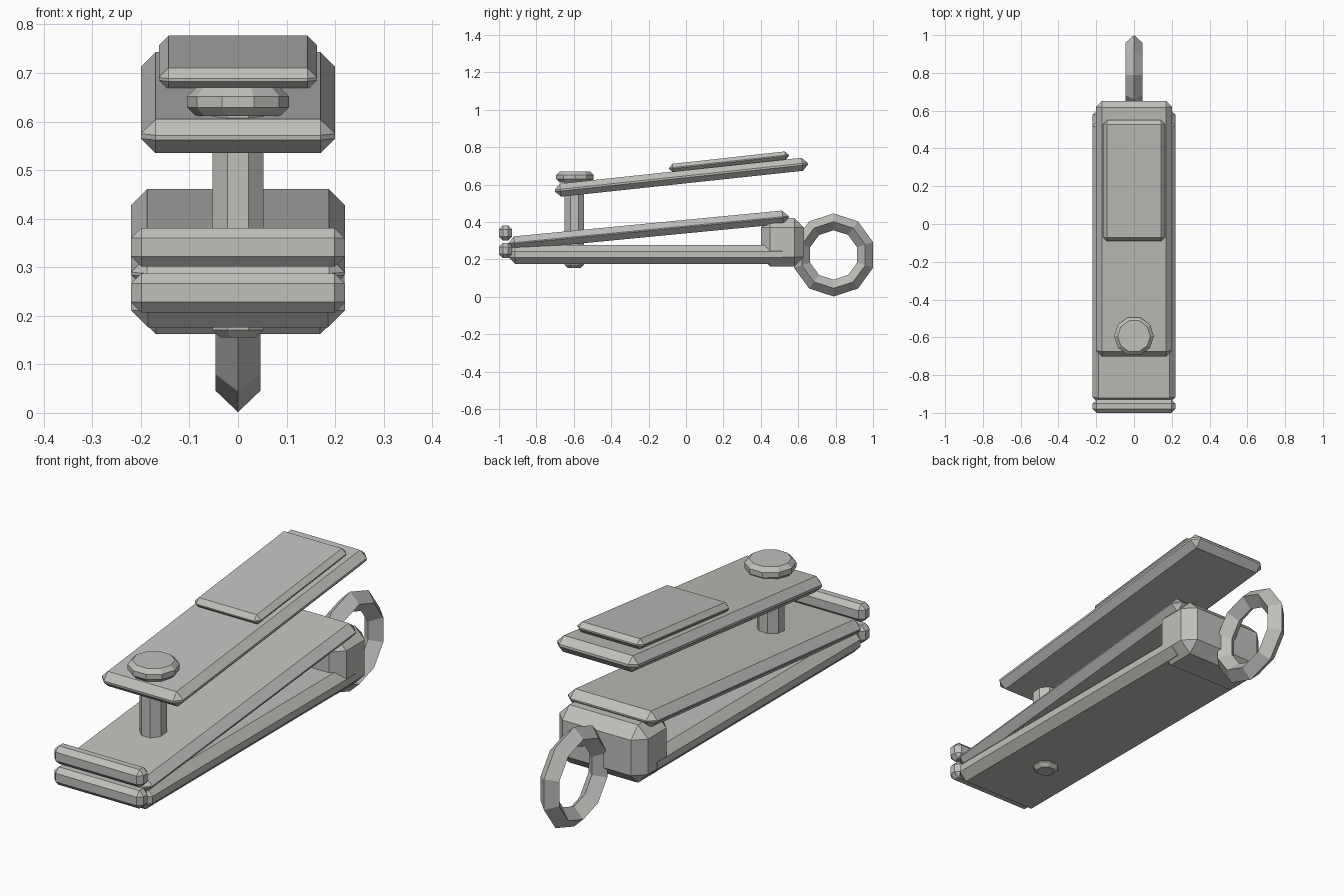
import bpy, bmesh, math
from mathutils import Matrix, Vector

if "Cube" in bpy.data.objects:
    bpy.data.objects.remove(bpy.data.objects["Cube"])

steel = bpy.data.materials.new("brushed_steel")
steel.diffuse_color = (0.53, 0.52, 0.50, 1)
steel.use_nodes = True
steel.node_tree.nodes["Principled BSDF"].inputs["Base Color"].default_value = steel.diffuse_color


def finish(name, bm, loc, tilt=0.0):
    """Turn a bmesh into a flat-shaded steel part."""
    bmesh.ops.recalc_face_normals(bm, faces=bm.faces)
    mesh = bpy.data.meshes.new(name)
    bm.to_mesh(mesh)
    bm.free()
    mesh.materials.append(steel)
    obj = bpy.data.objects.new(name, mesh)
    obj.location = loc
    obj.rotation_euler.x = tilt
    bpy.context.collection.objects.link(obj)
    return obj


def chamfer(bm, edges, width):
    bmesh.ops.bevel(bm, geom=edges, offset=width, segments=1,
                    affect='EDGES', clamp_overlap=True)


def slab(name, size, loc, bevel, tilt=0.0):
    """Box with chamfered edges, tilted about x."""
    bm = bmesh.new()
    bmesh.ops.create_cube(bm, size=1)
    bmesh.ops.scale(bm, vec=Vector(size), verts=bm.verts)
    chamfer(bm, bm.edges[:], bevel)
    return finish(name, bm, loc, tilt)


def disc(name, sides, radius, z0, z1, y, bevel, turn):
    """Upright prism with chamfered rims."""
    bm = bmesh.new()
    bmesh.ops.create_cone(bm, cap_ends=True, segments=sides, radius1=radius,
                          radius2=radius, depth=z1 - z0,
                          matrix=Matrix.Rotation(turn, 4, 'Z'))
    rims = [e for e in bm.edges if abs(e.verts[0].co.z - e.verts[1].co.z) < 1e-5]
    chamfer(bm, rims, bevel)
    return finish(name, bm, (0, y, (z0 + z1) / 2))


# Two jaws
slab("lower_jaw", (0.44, 1.50, 0.102), (0, -0.20, 0.227), 0.035)
slab("upper_jaw", (0.44, 1.506, 0.072), (0, -0.20, 0.356), 0.033, math.radians(5.5))

# Cutting lips at the front
for name, z in (("lower_cutting_lip", 0.247), ("upper_cutting_lip", 0.341)):
    slab(name, (0.44, 0.07, 0.08), (0, -0.965, z), 0.021)

# Block that joins the jaws at the back
slab("rear_block", (0.438, 0.23, 0.258), (0, 0.515, 0.291), 0.05)

# Lever and its thumb pad
slab("lever", (0.40, 1.36, 0.07), (0, -0.025, 0.639), 0.03, math.radians(6.1))
slab("thumb_pad", (0.326, 0.644, 0.046), (0, 0.23, 0.721), 0.02, math.radians(6.3))

# Pivot post and its cap
disc("pivot_post", 8, 0.057, 0.155, 0.63, -0.597, 0.016, math.pi / 8)
disc("pivot_cap", 10, 0.105, 0.611, 0.67, -0.594, 0.018, math.pi / 2)

# Key ring: ten sides with a diamond cross-section
bm = bmesh.new()
sides, middle, outer, inner, half = 10, 0.178, 0.222, 0.132, 0.046
section = [(outer, 0), (middle, half), (inner, 0), (middle, -half)]
loops = []
for i in range(sides):
    a = math.tau * i / sides
    loops.append([bm.verts.new((x, r * math.sin(a), r * math.cos(a)))
                  for r, x in section])
for i in range(sides):
    p, q = loops[i], loops[(i + 1) % sides]
    for j in range(4):
        k = (j + 1) % 4
        bm.faces.new((p[j], q[j], q[k], p[k]))
finish("key_ring", bm, (0, 0.789, 0.2235))
